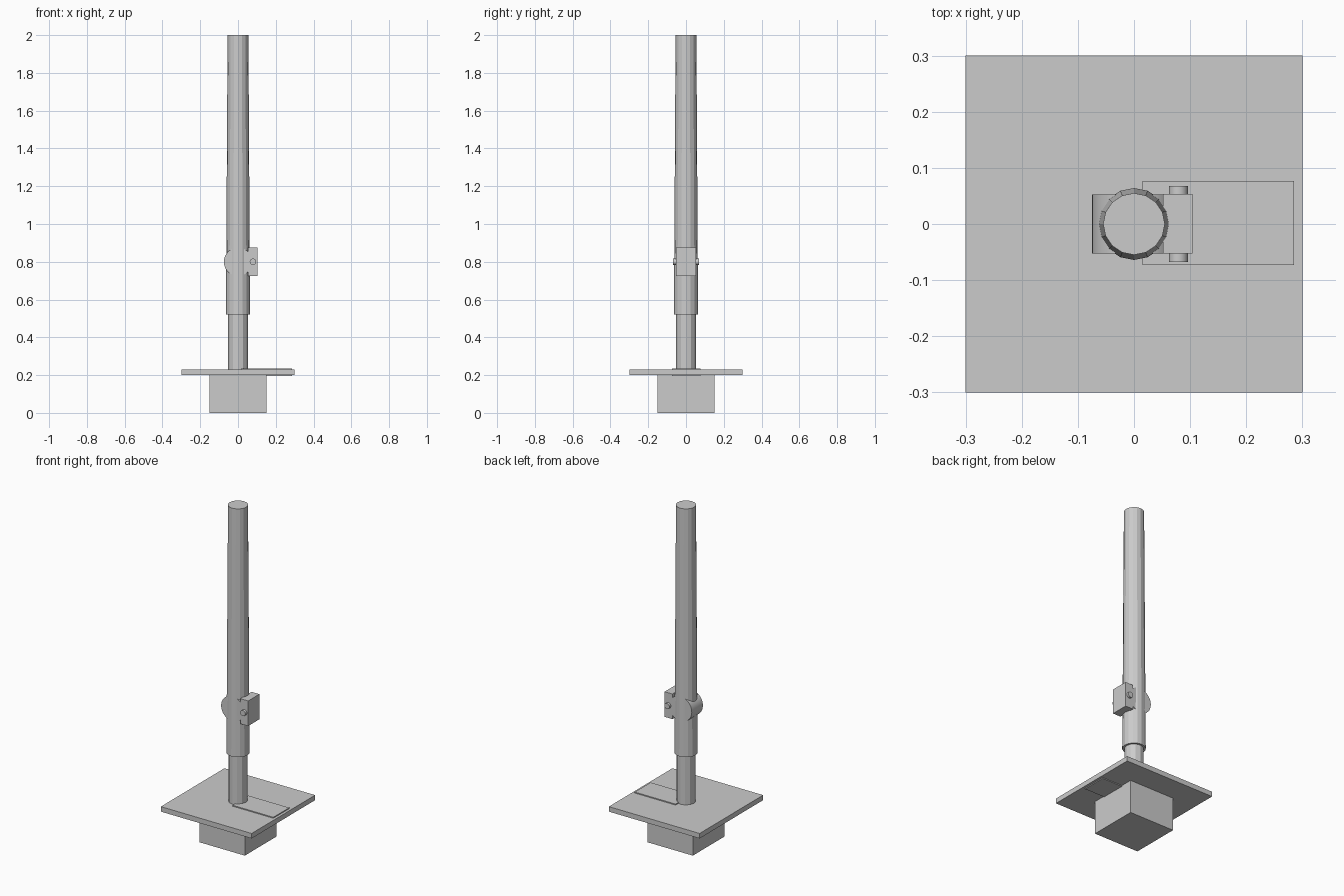
import bpy, math

if "Cube" in bpy.data.objects:
    bpy.data.objects.remove(bpy.data.objects["Cube"], do_unlink=True)

grey = bpy.data.materials.new("plain grey")
grey.use_nodes = True
colour = (0.6, 0.6, 0.6, 1)
grey.diffuse_color = colour
grey.node_tree.nodes["Principled BSDF"].inputs["Base Color"].default_value = colour


def finish(name):
    ob = bpy.context.object
    ob.name = name
    ob.data.materials.clear()
    ob.data.materials.append(grey)
    return ob


def box(name, low, high):
    centre = [(a + b) / 2 for a, b in zip(low, high)]
    bpy.ops.mesh.primitive_cube_add(size=1, location=centre)
    ob = finish(name)
    ob.scale = [b - a for a, b in zip(low, high)]
    bpy.ops.object.transform_apply(location=False, rotation=False, scale=True)
    return ob


def upright(name, r_low, r_high, z_low, z_high, sides):
    bpy.ops.mesh.primitive_cone_add(vertices=sides, radius1=r_low, radius2=r_high,
                                    depth=z_high - z_low,
                                    location=(0, 0, (z_low + z_high) / 2))
    return finish(name)


def crosswise(name, radius, half_width, x, sides):
    bpy.ops.mesh.primitive_cylinder_add(vertices=sides, radius=radius, depth=2 * half_width,
                                        location=(x, 0, 0.8),
                                        rotation=(math.pi / 2, 0, 0))
    ob = finish(name)
    bpy.ops.object.shade_smooth_by_angle(angle=math.radians(30))
    return ob


# Foundation, ground plate and sliding lock plate
box("foundation_block", (-0.15, -0.15, 0), (0.15, 0.15, 0.205))
box("ground_plate", (-0.3, -0.3, 0.2), (0.3, 0.3, 0.23))
box("lock_plate", (0.015, -0.073, 0.195), (0.285, 0.077, 0.236))

# Inner post and tapered outer tube
upright("inner_post", 0.053, 0.053, 0.22, 0.6, 12)
upright("tapered_tube", 0.064, 0.055, 0.52, 2.0, 16)

# Hinge barrel, hinge block and pin
crosswise("hinge_barrel", 0.075, 0.0525, 0, 32)
box("hinge_block", (0.052, -0.0525, 0.725), (0.104, 0.0535, 0.875))
crosswise("hinge_pin", 0.017, 0.0675, 0.079, 16)
